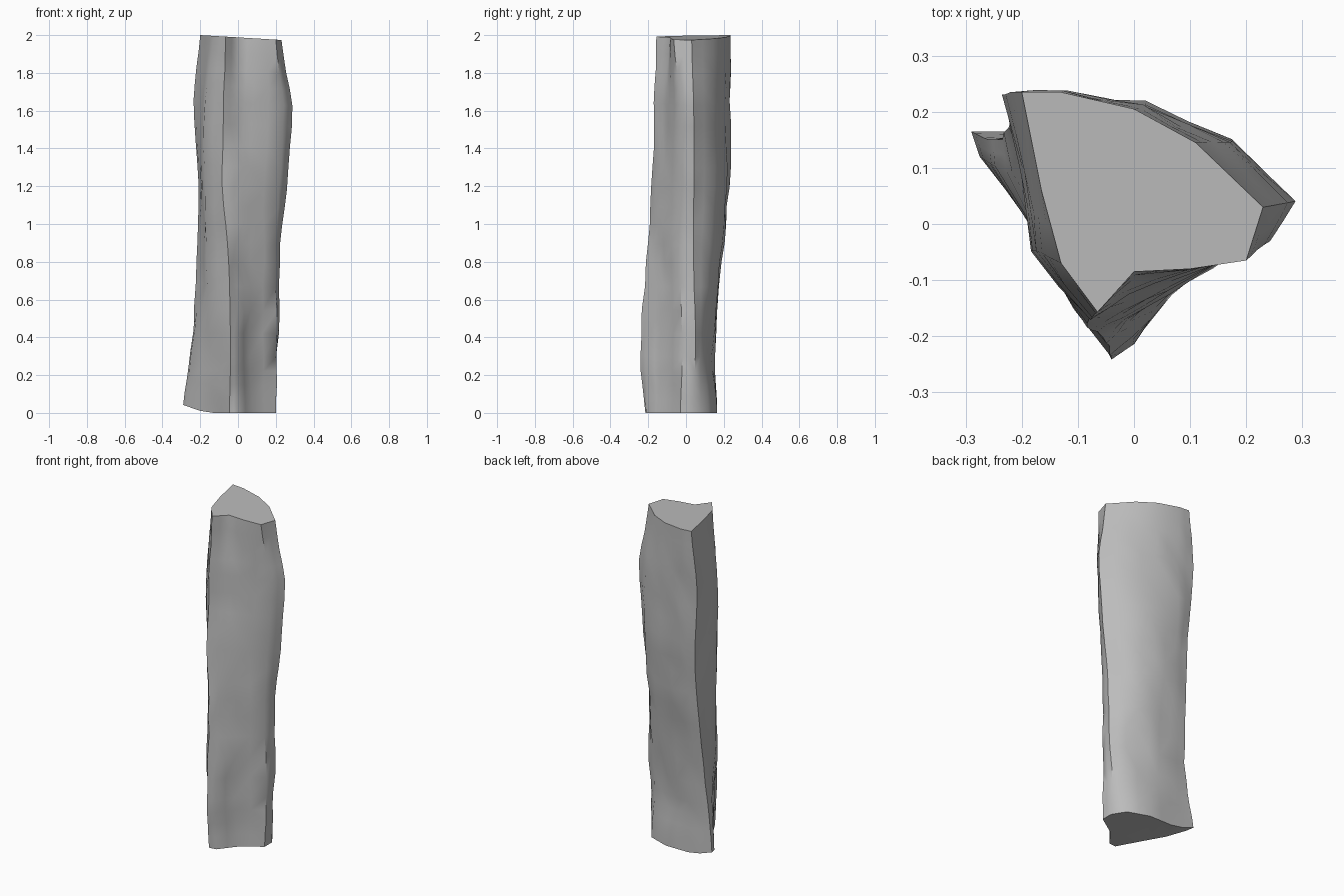
import bpy
import bmesh
from mathutils import Vector, noise

cube = bpy.data.objects.get("Cube")
if cube:
    bpy.data.objects.remove(cube, do_unlink=True)

# One flat stone colour
stone = bpy.data.materials.new("grey stone")
stone.use_nodes = True
grey = (0.5, 0.5, 0.5, 1)
stone.diffuse_color = grey
stone.node_tree.nodes["Principled BSDF"].inputs["Base Color"].default_value = grey

# Rails run up the pillar; each gives (x, y) at these heights
heights = [0, .3, .8, 1.2, 1.65, 2]
rails = {
    "front_ridge": [(-.045, -.215), (-.04, -.243), (-.05, -.215), (-.08, -.177), (-.075, -.165), (-.065, -.157)],
    "ridge_side": [(0, -.21), (0, -.21), (-.01, -.18), (-.02, -.155), (-.01, -.12), (0, -.085)],
    "front_hollow": [(.08, -.11), (.06, -.12), (.07, -.12), (.06, -.12), (.08, -.09), (.1, -.08)],
    "right_front": [(.2, -.03), (.21, -.02), (.2, -.03), (.22, -.03), (.24, -.03), (.2, -.065)],
    "right_edge": [(.2, .04), (.205, .05), (.22, .04), (.25, .04), (.283, .04), (.23, .03)],
    "right_back": [(.15, .12), (.14, .1), (.16, .12), (.17, .15), (.17, .145), (.11, .145)],
    "back": [(.02, .165), (.02, .14), (.02, .18), (.02, .215), (.02, .21), (0, .205)],
    "back_left": [(-.13, .165), (-.12, .15), (-.12, .19), (-.12, .23), (-.12, .235), (-.13, .235)],
    "left_corner": [(-.29, .165), (-.25, .15), (-.215, .18), (-.21, .215), (-.235, .23), (-.2, .235)],
    "left_face": [(-.275, .12), (-.24, .1), (-.195, .09), (-.195, .09), (-.2, .1), (-.165, .06)],
    "left_front": [(-.13, -.06), (-.15, -.06), (-.17, -.05), (-.18, -.05), (-.18, -.05), (-.13, -.07)],
}


def along(rail, t):
    """Smooth curve through the rail points, t in rail steps."""
    i = min(int(t), len(rail) - 2)
    f = t - i
    a, b, c, d = (Vector(rail[max(0, min(len(rail) - 1, i + k))]) for k in (-1, 0, 1, 2))
    return b + f * ((c - a) / 2 + f * ((a - 2.5 * b + 2 * c - d / 2)
                    + f * (1.5 * (b - c) + (d - a) / 2)))


# Loft rings of points between the rails
bm = bmesh.new()
steps = 4
rings = []
total = (len(heights) - 1) * steps
for n in range(total + 1):
    t = n / steps
    i = min(int(t), len(heights) - 2)
    z = heights[i] + (heights[i + 1] - heights[i]) * (t - i)
    corners = [along(r, t) for r in rails.values()]
    ring = []
    for k, p in enumerate(corners):
        q = corners[(k + 1) % len(corners)]
        for w in (0, .5):
            xy = p.lerp(q, w)
            # chipped surface, fading out at both ends
            fade = min(1, n / 3, (total - n) / 3)
            chip = noise.noise(Vector((xy.x * 9, xy.y * 9, z * 5))) * .014 * fade
            xy = xy + xy.normalized() * chip
            low = max(0, -xy.x - .17) * .35     # broken bottom corner
            high = 1.988 - .06 * xy.x           # sloping top
            ring.append(bm.verts.new((xy.x, xy.y, low + z / 2 * (high - low))))
    rings.append(ring)

for lower, upper in zip(rings, rings[1:]):
    for k in range(len(lower)):
        m = (k + 1) % len(lower)
        bm.faces.new((lower[k], lower[m], upper[m], upper[k]))
bm.faces.new(rings[0][::-1])
bm.faces.new(rings[-1])
bmesh.ops.triangulate(bm, faces=bm.faces[:])
bmesh.ops.recalc_face_normals(bm, faces=bm.faces[:])

mesh = bpy.data.meshes.new("stone_pillar")
bm.to_mesh(mesh)
bm.free()
mesh.materials.append(stone)
pillar = bpy.data.objects.new("stone_pillar", mesh)
bpy.context.collection.objects.link(pillar)
bpy.context.view_layer.objects.active = pillar
pillar.select_set(True)
bpy.ops.object.shade_smooth_by_angle(angle=.8)
